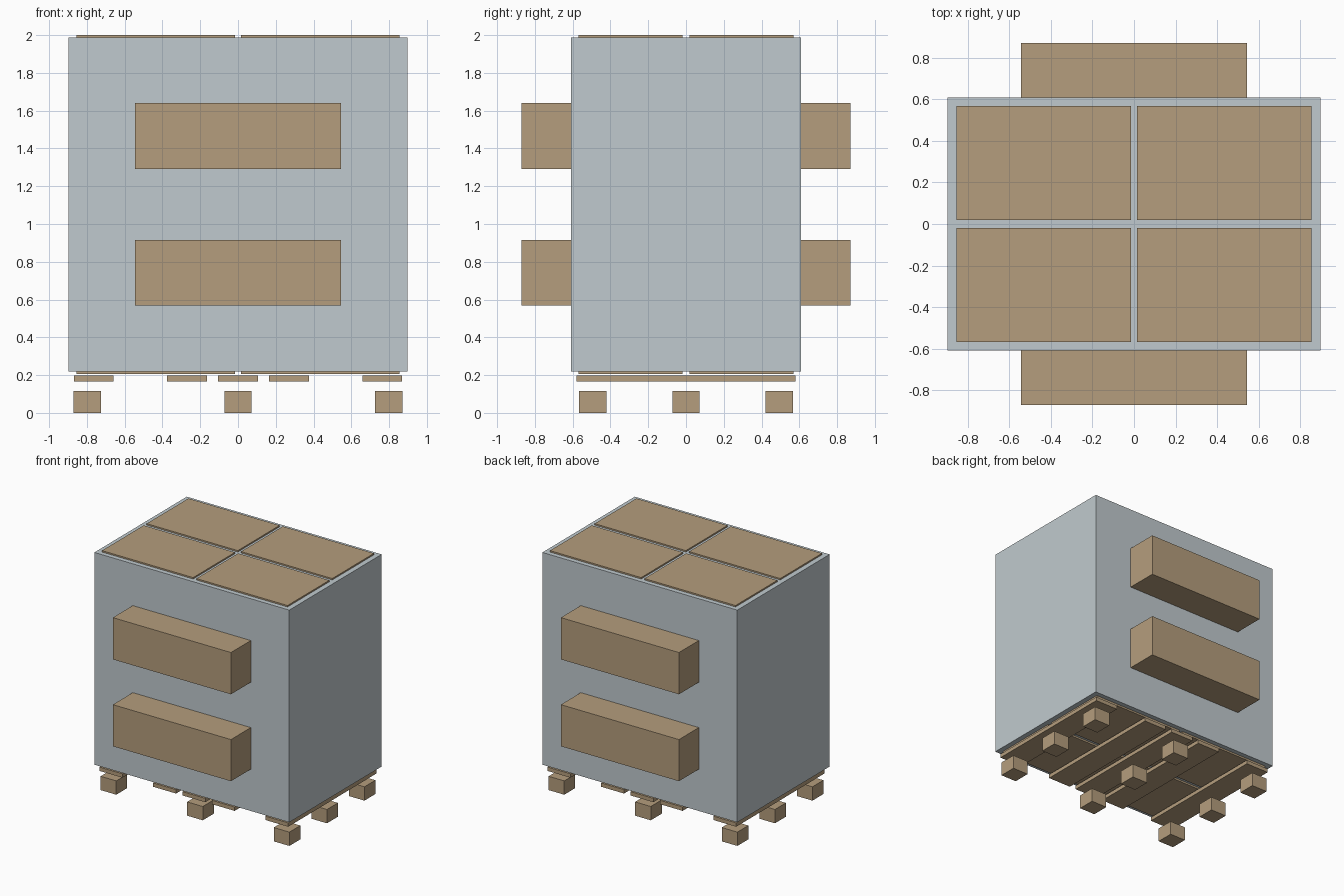
import bpy

if "Cube" in bpy.data.objects:
    bpy.data.objects.remove(bpy.data.objects["Cube"])


def material(name, color):
    mat = bpy.data.materials.new(name)
    mat.diffuse_color = color
    mat.use_nodes = True
    mat.node_tree.nodes["Principled BSDF"].inputs["Base Color"].default_value = mat.diffuse_color
    return mat


CARD = material("cardboard_wood", (0.46, 0.34, 0.205, 1))
WRAP = material("wrap_film", (0.53, 0.59, 0.62, 1))


def box(name, x, y, z, mat):
    """Axis-aligned block from (min, max) ranges."""
    ranges = (x, y, z)
    bpy.ops.mesh.primitive_cube_add(size=1, location=[(a + b) / 2 for a, b in ranges])
    ob = bpy.context.object
    ob.name = name
    ob.scale = [b - a for a, b in ranges]
    bpy.ops.object.transform_apply(location=False, rotation=False, scale=True)
    ob.data.materials.append(mat)
    return ob


def span(center, size):
    return (center - size / 2, center + size / 2)


# Pallet feet, three by three
for cx in (-0.798, 0, 0.798):
    for cy in (-0.494, 0, 0.494):
        box("pallet_foot", span(cx, 0.144), span(cy, 0.144), (0, 0.115), CARD)

# Pallet deck boards
for cx in (-0.764, -0.27, 0, 0.27, 0.764):
    box("deck_board", span(cx, 0.21), (-0.58, 0.58), (0.165, 0.197), CARD)

# Four carton stacks, just poking out of the wrap at top and bottom
for cx in (-0.435, 0.435):
    for cy in (-0.294, 0.294):
        box("carton_stack", span(cx, 0.84), span(cy, 0.55), (0.205, 2.0), CARD)

# Wrapped load
box("wrap", (-0.898, 0.898), (-0.608, 0.608), (0.22, 1.988), WRAP)

# Cartons protruding from the front and back
for side in ("front", "back"):
    y = (-0.87, -0.58) if side == "front" else (0.58, 0.87)
    for z in ((0.568, 0.915), (1.292, 1.64)):
        box(side + "_carton", (-0.544, 0.544), y, z, CARD)
